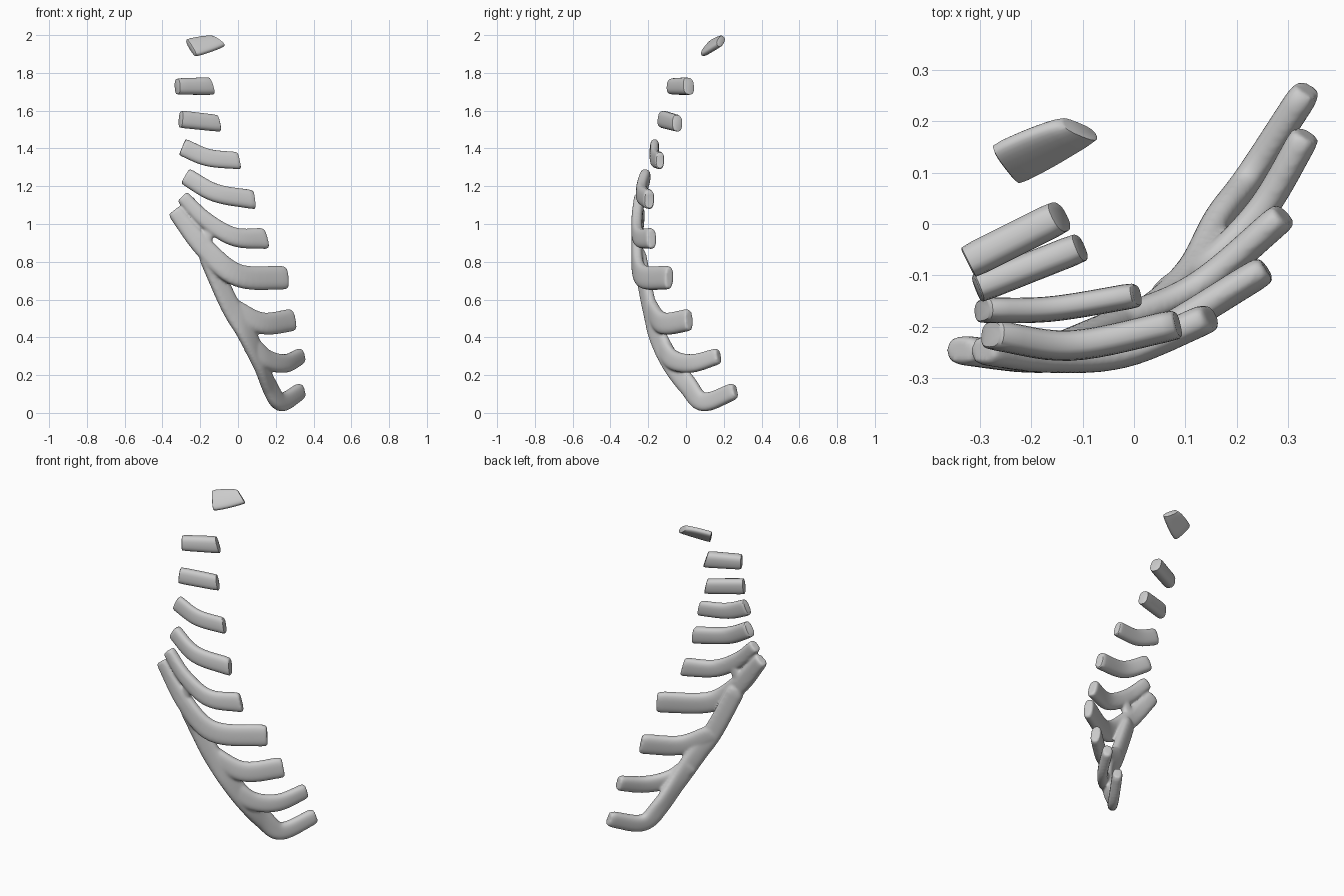
import bpy, bmesh, math
from mathutils import Vector

if "Cube" in bpy.data.objects:
    bpy.data.objects.remove(bpy.data.objects["Cube"])

SIDES = 24


def spline(pts, t):
    # Catmull-Rom through the points, t in 0..1
    n = len(pts) - 1
    i = min(int(t * n), n - 1)
    u = t * n - i
    p = [Vector(q) for q in pts]
    p1, p2 = p[i], p[i + 1]
    p0 = p[i - 1] if i > 0 else p1 * 2 - p2
    p3 = p[i + 2] if i + 2 <= n else p2 * 2 - p1
    return 0.5 * (2 * p1 + (p2 - p0) * u + (2 * p0 - 5 * p1 + 4 * p2 - p3) * u * u
                  + (3 * p1 - p0 - 3 * p2 + p3) * u ** 3)


def sweep(bm, pts, h0, h1, bulge=0, thick=.029, tilt=5, slant=.3):
    # Flattened bar along a path; its flat side faces outward, square to the path's heading
    steps = 8 * (len(pts) - 1)
    stations = [(0, .82), (.012, .95)] + [(k / steps, 1) for k in range(1, steps)] + [(.988, .95), (1, .82)]
    rings = []
    for t, s in stations:
        c = spline(pts, t)
        tan = (spline(pts, min(t + .01, 1)) - spline(pts, max(t - .01, 0))).normalized()
        half = h0 + (h1 - h0) * t + bulge * math.sin(math.pi * t)
        out = Vector((tan.y, -tan.x, 0)).normalized()
        out.z = math.tan(math.radians(tilt))
        out = (out - tan * out.dot(tan)).normalized()
        up = tan.cross(out)
        if up.z < 0:
            up = -up
        ring = []
        for k in range(SIDES):
            q = 2 * math.pi * k / SIDES
            cx, cy = math.cos(q), math.sin(q)
            u = math.copysign(abs(cx) ** .75, cx) * thick * s
            v = math.copysign(abs(cy) ** .75, cy) * half * s
            ring.append(bm.verts.new(c + out * u + up * v - tan * v * slant * t ** 4))
        rings.append(ring)
    for r0, r1 in zip(rings, rings[1:]):
        for k in range(SIDES):
            j = (k + 1) % SIDES
            bm.faces.new((r0[k], r0[j], r1[j], r1[k]))
    bm.faces.new(rings[0][::-1])
    bm.faces.new(rings[-1])


def finish(name, bm, fuse=False):
    bmesh.ops.recalc_face_normals(bm, faces=bm.faces)
    me = bpy.data.meshes.new(name)
    bm.to_mesh(me)
    bm.free()
    ob = bpy.data.objects.new(name, me)
    bpy.context.collection.objects.link(ob)
    if fuse:
        m = ob.modifiers.new("fuse", 'REMESH')
        m.mode, m.voxel_size, m.use_smooth_shade = 'VOXEL', .007, True
        m = ob.modifiers.new("soften", 'SMOOTH')
        m.factor, m.iterations = .5, 8
    bpy.context.view_layer.objects.active = ob
    ob.select_set(True)
    bpy.ops.object.shade_smooth_by_angle(angle=math.radians(40))
    ob.select_set(False)


def single(name, *args, **kw):
    bm = bmesh.new()
    sweep(bm, *args, **kw)
    finish(name, bm)


# Separate upper cartilages
single("cartilage_1", [(-.25, .115, 1.932), (-.105, .185, 1.968)], .06, .042, .005,
       thick=.02, tilt=45, slant=.5)
single("cartilage_2", [(-.323, -.075, 1.728), (-.143, .015, 1.73)], .043, .047, thick=.033)
single("cartilage_3", [(-.305, -.125, 1.555), (-.103, -.045, 1.533)], .046, .044)
single("cartilage_4", [(-.295, -.168, 1.408), (-.16, -.165, 1.352), (.006, -.138, 1.335)],
       .047, .045, thick=.024)
single("cartilage_5", [(-.278, -.215, 1.253), (-.12, -.236, 1.165), (.085, -.195, 1.128)], .046, .05)

# Lower cartilages, joined along the costal margin
low = bmesh.new()
# sixth, and its short bridge to the seventh
sweep(low, [(-.295, -.245, 1.145), (-.17, -.26, 1.02), (-.02, -.25, .932), (.15, -.18, .923)], .037, .057)
sweep(low, [(-.18, -.256, .88), (-.145, -.258, .98)], .03, .03, thick=.022)
# seventh
sweep(low, [(-.338, -.245, 1.072), (-.18, -.26, .875), (0, -.236, .728), (.258, -.087, .715)],
      .041, .064, .006, slant=.1)
# margin running down into the tenth
sweep(low, [(-.17, -.25, .85), (-.05, -.2, .585), (.035, -.163, .44), (.11, -.09, .285),
            (.165, .01, .145), (.228, .095, .058), (.337, .262, .118)], .05, .045, .009, slant=0)
# eighth
sweep(low, [(-.05, -.195, .57), (.12, -.125, .476), (.292, .018, .492)], .05, .06, .003, slant=.1)
# ninth
sweep(low, [(.06, -.135, .37), (.15, -.075, .285), (.25, .03, .262), (.335, .175, .302)],
      .052, .043, .004, slant=0)
finish("joined_lower_cartilages", low, True)
